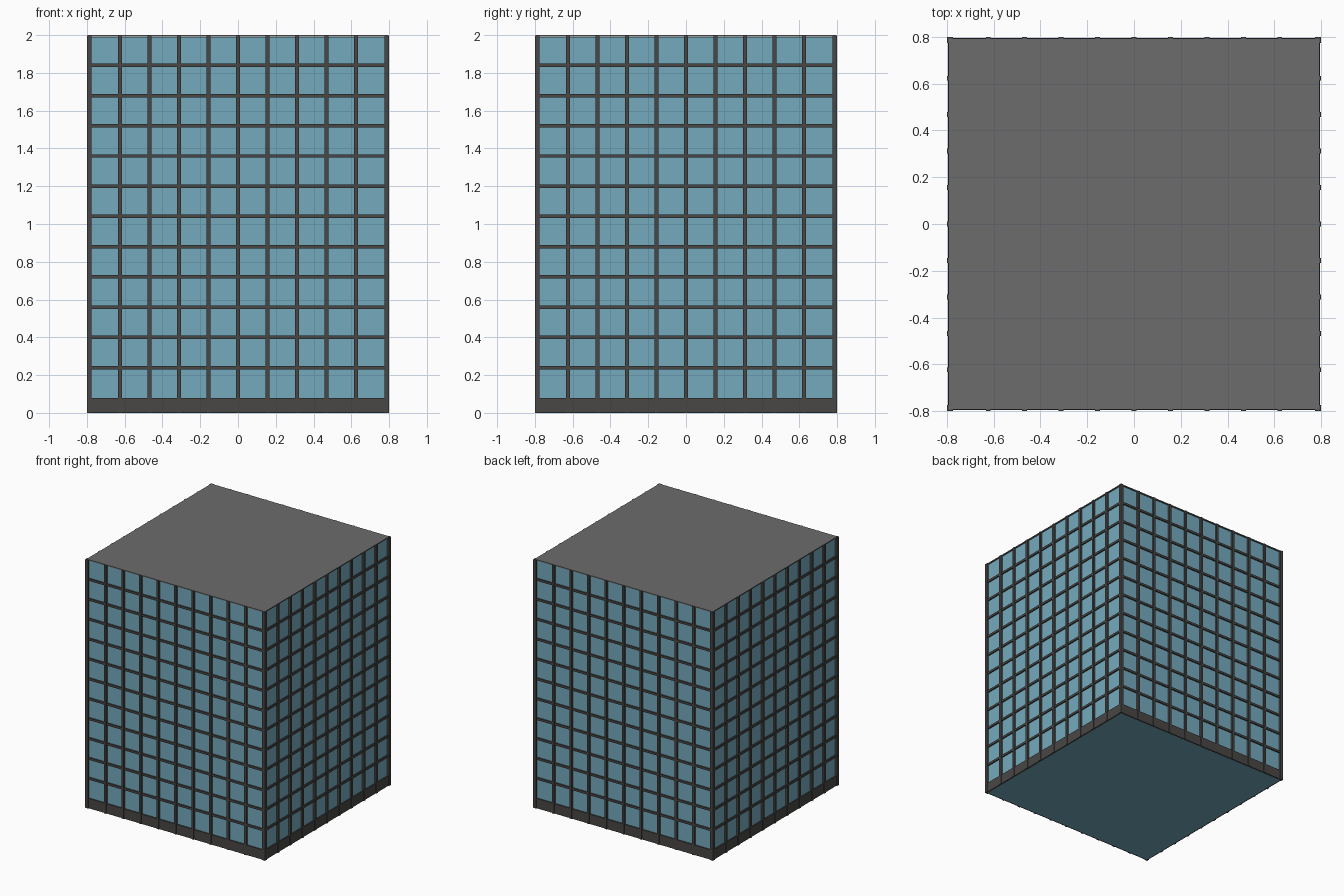
import bpy, math
from mathutils import Matrix

if "Cube" in bpy.data.objects:
    bpy.data.objects.remove(bpy.data.objects["Cube"])


def material(name, rgb):
    m = bpy.data.materials.new(name)
    m.diffuse_color = (*rgb, 1)
    m.use_nodes = True
    m.node_tree.nodes["Principled BSDF"].inputs["Base Color"].default_value = m.diffuse_color
    return m


glass = material("blue glass", (0.175, 0.40, 0.51))
frame = material("dark frame", (0.065, 0.063, 0.06))
roof = material("grey roof", (0.15, 0.15, 0.15))


def boxes(name, mat, items):
    # One mesh object from (x0, x1, y0, y1, z0, z1) boxes
    verts, faces = [], []
    for x0, x1, y0, y1, z0, z1 in items:
        n = len(verts)
        verts += [(x, y, z) for z in (z0, z1)
                  for x, y in ((x0, y0), (x1, y0), (x1, y1), (x0, y1))]
        faces += [tuple(n + i for i in f) for f in
                  ((3, 2, 1, 0), (4, 5, 6, 7), (0, 1, 5, 4),
                   (1, 2, 6, 5), (2, 3, 7, 6), (3, 0, 4, 7))]
    me = bpy.data.meshes.new(name)
    me.from_pydata(verts, [], faces)
    me.materials.append(mat)
    ob = bpy.data.objects.new(name, me)
    bpy.context.collection.objects.link(ob)
    return ob


G, B, M = 0.785, 0.795, 0.80   # glass, bar and mullion face distances
H, PX, PZ = 2.0, 0.156, 0.16   # height, column and row pitch

# Glass core and roof slab
boxes("glass_core", glass, [(-G, G, -G, G, 0, 1.99)])
boxes("roof_slab", roof, [(-0.793, 0.793, -0.793, 0.793, 1.992, H)])

# Curtain wall frame on the four sides
for side in range(4):
    bars = [(-B, B, -B, -G + 0.005, 0.08 + PZ * i - 0.009, 0.08 + PZ * i + 0.009)
            for i in range(1, 12)]
    mullions = [(PX * i - 0.01, PX * i + 0.01, -M, -G + 0.005, 0, H - 0.002)
                for i in range(-4, 5)]
    base = [(-B, B, -B, -G + 0.005, 0.001, 0.08)]
    for name, parts in (("floor_bars", bars), ("mullions", mullions), ("base_band", base)):
        ob = boxes(f"{name}_{side}", frame, parts)
        ob.data.transform(Matrix.Rotation(side * math.pi / 2, 4, 'Z'))

# Corner posts
boxes("corner_posts", frame, [
    (min(sx * M, sx * 0.775), max(sx * M, sx * 0.775),
     min(sy * M, sy * 0.775), max(sy * M, sy * 0.775), 0, H - 0.002)
    for sx in (-1, 1) for sy in (-1, 1)])
